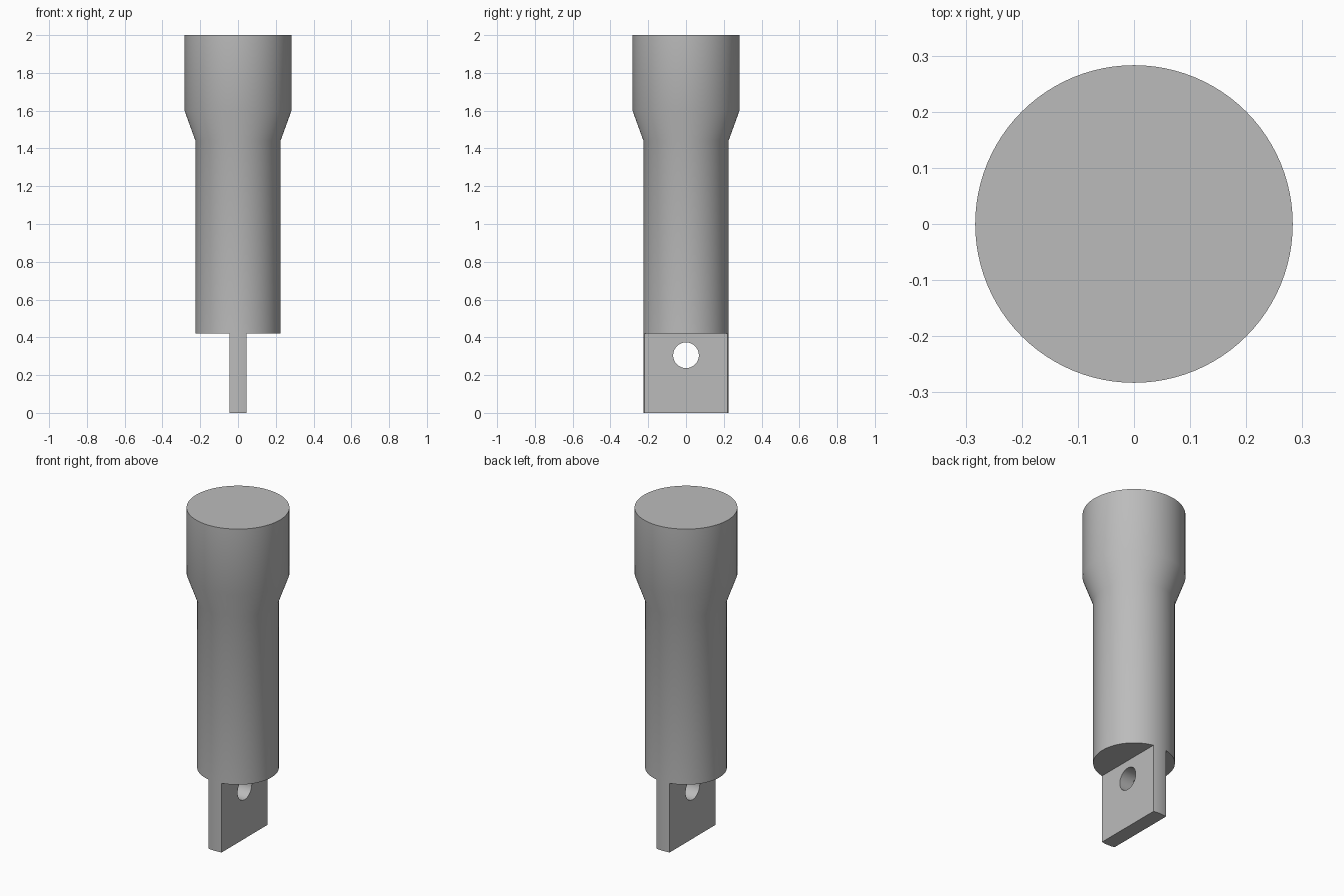
import bpy
import bmesh
from math import sin, cos, asin, pi, radians

old = bpy.data.objects.get("Cube")
if old:
    bpy.data.objects.remove(old, do_unlink=True)

SEGMENTS = 96
SHAFT_R, HEAD_R = 0.225, 0.283
SHOULDER_Z, HALF_TANG = 0.42, 0.045

steel = bpy.data.materials.new("plain grey")
steel.use_nodes = True
grey = (0.5, 0.5, 0.5, 1)
steel.diffuse_color = grey
steel.node_tree.nodes["Principled BSDF"].inputs["Base Color"].default_value = grey


def loft(name, rings):
    """Skin a stack of closed point rings and cap both ends."""
    bm = bmesh.new()
    loops = [[bm.verts.new(p) for p in ring] for ring in rings]
    n = len(loops[0])
    for low, high in zip(loops, loops[1:]):
        for i in range(n):
            j = (i + 1) % n
            bm.faces.new((low[i], low[j], high[j], high[i]))
    bm.faces.new(loops[0][::-1])
    bm.faces.new(loops[-1])
    bmesh.ops.recalc_face_normals(bm, faces=bm.faces)
    mesh = bpy.data.meshes.new(name)
    bm.to_mesh(mesh)
    bm.free()
    mesh.materials.append(steel)
    obj = bpy.data.objects.new(name, mesh)
    bpy.context.collection.objects.link(obj)
    return obj


def smooth(obj):
    bpy.ops.object.select_all(action="DESELECT")
    obj.select_set(True)
    bpy.context.view_layer.objects.active = obj
    bpy.ops.object.shade_smooth_by_angle(angle=radians(30))


def circle(r, z):
    return [(r * cos(2 * pi * i / SEGMENTS), r * sin(2 * pi * i / SEGMENTS), z)
            for i in range(SEGMENTS)]


# Round shaft flaring into the wider head
profile = [(SHAFT_R, SHOULDER_Z), (SHAFT_R, 1.44), (HEAD_R, 1.6), (HEAD_R, 2)]
shaft = loft("shaft_and_head", [circle(r, z) for r, z in profile])
smooth(shaft)

# Flat tang whose narrow ends follow the shaft's curve
spread = asin(HALF_TANG / SHAFT_R)
arc = [(SHAFT_R * sin(spread * t / 4), -SHAFT_R * cos(spread * t / 4))
       for t in range(-4, 5)]
outline = arc + [(-x, -y) for x, y in arc]
tang = loft("tang", [[(x, y, z) for x, y in outline] for z in (0, SHOULDER_Z)])

# Cross hole through the tang
bpy.ops.mesh.primitive_cylinder_add(vertices=64, radius=0.068, depth=0.4,
                                    location=(0, 0, 0.305), rotation=(0, pi / 2, 0))
cutter = bpy.context.object
cutter.name = "hole_cutter"
cutter.data.materials.append(steel)
cut = tang.modifiers.new("cross_hole", "BOOLEAN")
cut.operation = "DIFFERENCE"
cut.solver = "EXACT"
cut.object = cutter
bpy.ops.object.select_all(action="DESELECT")
tang.select_set(True)
bpy.context.view_layer.objects.active = tang
bpy.ops.object.modifier_apply(modifier=cut.name)
bpy.data.objects.remove(cutter, do_unlink=True)
smooth(tang)
